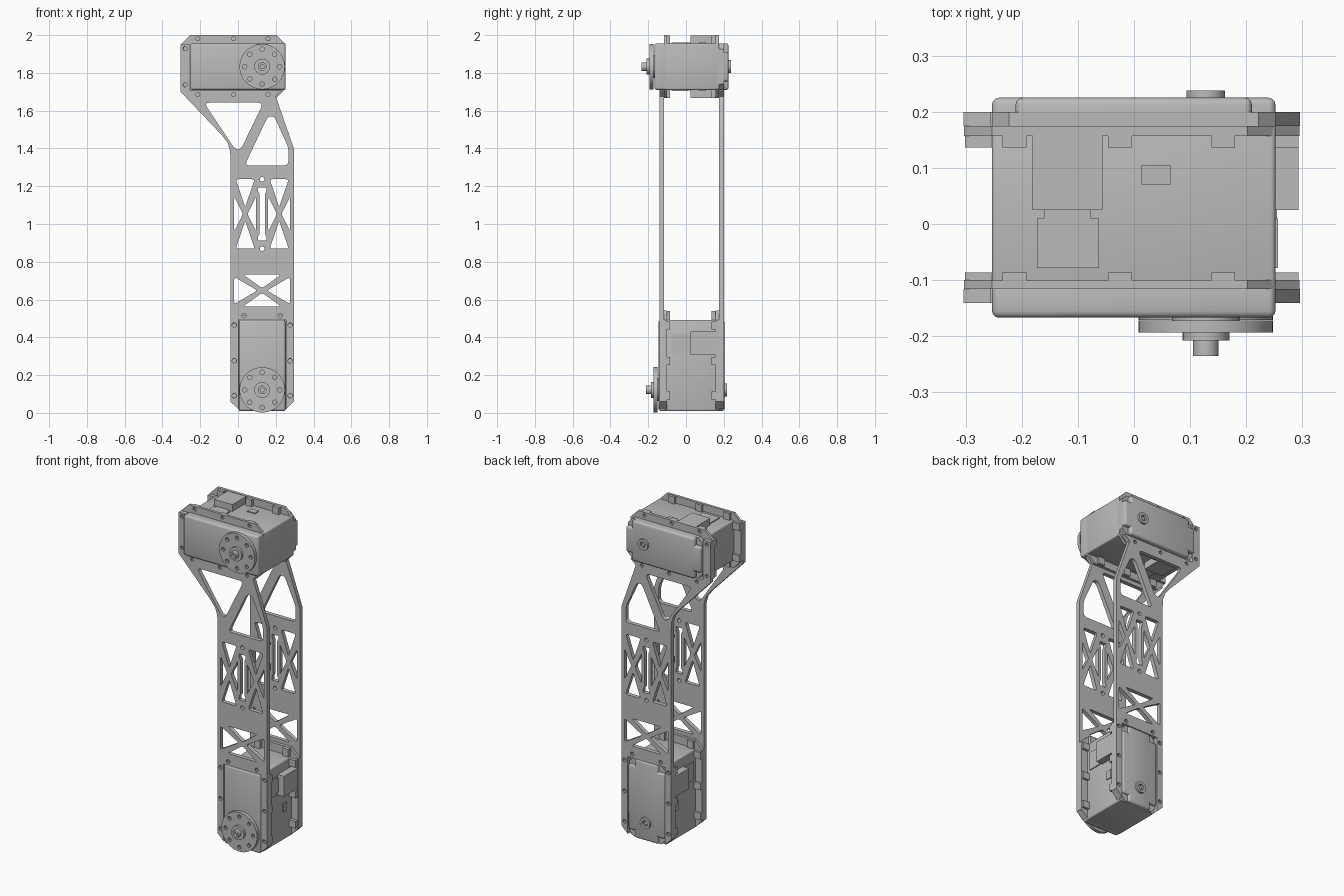
import bpy, bmesh, math
from mathutils import Matrix, Vector

old = bpy.data.objects.get("Cube")
if old:
    bpy.data.objects.remove(old, do_unlink=True)

grey = bpy.data.materials.new("plain grey")
grey.use_nodes = True
grey.diffuse_color = (0.5, 0.5, 0.5, 1)
grey.node_tree.nodes["Principled BSDF"].inputs["Base Color"].default_value = (0.5, 0.5, 0.5, 1)


def finish(name, mesh, matrix):
    mesh.materials.clear()
    mesh.materials.append(grey)
    ob = bpy.data.objects.new(name, mesh)
    bpy.context.collection.objects.link(ob)
    ob.matrix_world = matrix
    bpy.ops.object.select_all(action='DESELECT')
    ob.select_set(True)
    bpy.context.view_layer.objects.active = ob
    bpy.ops.object.shade_smooth_by_angle(angle=math.radians(35))
    return ob


def rounded(points, r=0.015, steps=4):
    """Round each corner of a closed outline."""
    out = []
    pts = [Vector(p) for p in points]
    for i, p in enumerate(pts):
        a, b = pts[i - 1] - p, pts[(i + 1) % len(pts)] - p
        a = p + a.normalized() * min(r, a.length * 0.45)
        b = p + b.normalized() * min(r, b.length * 0.45)
        for k in range(steps + 1):
            t = k / steps
            out.append(a * (1 - t) ** 2 + p * 2 * t * (1 - t) + b * t * t)
    return out


def circle(x, z, r, n=16):
    return [(x + r * math.cos(2 * math.pi * k / n), z + r * math.sin(2 * math.pi * k / n)) for k in range(n)]


def slab(name, loops, y0, y1, matrix=Matrix(), bevel=0):
    """Extrude an outline with holes, drawn in x and z, from y0 to y1."""
    cu = bpy.data.curves.new(name, 'CURVE')
    cu.dimensions, cu.fill_mode = '2D', 'BOTH'
    cu.extrude = (y1 - y0) / 2
    for loop in loops:
        sp = cu.splines.new('POLY')
        sp.points.add(len(loop) - 1)
        for q, p in zip(sp.points, loop):
            q.co = (p[0], p[1], 0, 1)
        sp.use_cyclic_u = True
    tmp = bpy.data.objects.new(name + "_outline", cu)
    bpy.context.collection.objects.link(tmp)
    bpy.context.view_layer.update()
    mesh = bpy.data.meshes.new_from_object(tmp.evaluated_get(bpy.context.evaluated_depsgraph_get()))
    bpy.data.objects.remove(tmp, do_unlink=True)
    bm = bmesh.new()
    bm.from_mesh(mesh)
    bmesh.ops.remove_doubles(bm, verts=bm.verts, dist=1e-5)
    bmesh.ops.transform(bm, verts=bm.verts,
                        matrix=Matrix.Translation((0, (y0 + y1) / 2, 0)) @ Matrix.Rotation(math.pi / 2, 4, 'X'))
    bmesh.ops.recalc_face_normals(bm, faces=bm.faces)
    bm.to_mesh(mesh)
    bm.free()
    return finish(name, mesh, matrix)


def box(name, lo, hi, matrix, bevel=0.0):
    lo, hi = Vector(lo), Vector(hi)
    bm = bmesh.new()
    bmesh.ops.create_cube(bm, size=1)
    for v in bm.verts:
        v.co = Vector((v.co[i] * (hi[i] - lo[i]) + (lo[i] + hi[i]) / 2 for i in range(3)))
    if bevel:
        bmesh.ops.bevel(bm, geom=bm.edges[:], offset=bevel, segments=3, profile=0.5, affect='EDGES')
    mesh = bpy.data.meshes.new(name)
    bm.to_mesh(mesh)
    bm.free()
    return finish(name, mesh, matrix)


def chamfered(u0, u1, v, c):
    return [(u0, c - v), (u0 + c, -v), (u1 - c, -v), (u1, c - v), (u1, v - c), (u1 - c, v), (u0 + c, v), (u0, v - c)]


def servo(name, matrix, near, far, inset):
    """Motor box with its output axis at the local origin, long side along -x."""
    v = 0.123
    # Case and end covers
    box(name + "_body", (-far, -0.116, -v), (near, 0.175, v), matrix, 0.008)
    box(name + "_front_cover", (-far, inset - 0.167, -v), (near, -0.1, v), matrix, 0.012)
    slab(name + "_back_cover_base", [chamfered(-far, near, v, 0.03)], 0.16, 0.2 - inset / 2, matrix)
    box(name + "_back_cover", (-far + 0.042, 0.15, -v), (near - 0.042, 0.225 - inset, v), matrix, 0.012)
    box(name + "_back_cover_middle", (-far, 0.15, 0.045 - v), (near, 0.225 - inset, v - 0.045), matrix, 0.012)
    # Screw flanges with bosses
    side = (-0.341, -0.153, 0.031)
    holes = [circle(u, s * 0.148, 0.011, 10) for u in side for s in (-1, 1)]
    holes += [circle(-0.405, s * 0.096, 0.011, 10) for s in (-1, 1)]
    outline = chamfered(-far - 0.05, near, 0.167, 0.05)
    for label, y0, y1, b0, b1 in (("front", -0.116, -0.1, -0.1, -0.086), ("back", 0.157, 0.175, 0.136, 0.157)):
        slab(f"{name}_{label}_flange", [outline] + holes, y0, y1, matrix)
        for s in (-1, 1):
            for u in side:
                lo, hi = sorted((s * 0.12, s * 0.165))
                box(f"{name}_{label}_boss", (u - 0.021, b0, lo), (u + 0.021, b1, hi), matrix)
            box(f"{name}_{label}_end_boss", (-far - 0.048, b0, s * 0.096 - 0.02),
                (-far + 0.01, b1, s * 0.096 + 0.02), matrix)
    # Connectors and thin panels on both long sides
    for s in (-1, 1):
        def panel(part, u0, u1, y0, y1, h):
            lo, hi = sorted((s * 0.11, s * (v + h)))
            box(f"{name}_{part}", (u0, y0, lo), (u1, y1, hi), matrix)
        panel("connector", -0.309, -0.184, 0.025, 0.157, 0.042)
        panel("connector_neck", -0.288, -0.205, 0.01, 0.03, 0.004)
        panel("cover_panel", -0.301, -0.19, -0.078, 0.01, 0.006)
        panel("label_panel", -0.115, -0.063, 0.07, 0.105, 0.006)
    # Output horn, hub and rear pivot
    rim = [circle(0.093 * math.cos(k * math.pi / 4), 0.093 * math.sin(k * math.pi / 4), 0.012, 10) for k in range(8)]
    slab(name + "_horn", [circle(0, 0, 0.12, 48)] + rim, inset - 0.193, inset - 0.172, matrix)
    slab(name + "_horn_neck", [circle(0, 0, 0.06, 24)], inset - 0.175, inset - 0.16, matrix)
    slab(name + "_hub", [circle(0, 0, 0.042, 24)], inset - 0.208, inset - 0.19, matrix)
    slab(name + "_shaft", [circle(0, 0, 0.023, 20), circle(0, 0, 0.011, 12)], inset - 0.235, inset - 0.2, matrix)
    slab(name + "_pivot", [circle(0, 0, 0.034, 24), circle(0, 0, 0.018, 16)], 0.21 - inset, 0.238 - inset, matrix)
    slab(name + "_pivot_screw", [circle(0, 0, 0.012, 6)], 0.21 - inset, 0.232 - inset, matrix)


axis_x = 0.128
servo("top_servo", Matrix.Translation((axis_x, 0, 1.833)), 0.124, 0.381, 0)
servo("bottom_servo", Matrix.Translation((axis_x, 0, 0.122)) @ Matrix.Rotation(math.pi / 2, 4, 'Y'),
      0.112, 0.37, 0.022)

# Side plate outline, forked round the lower motor
left, right = -0.04, 0.296
outline = [(-0.304, 1.95), (-0.255, 1.95), (-0.255, 1.708), (0.235, 1.708), (0.2, 1.675), (right, 1.4),
           (right, 0.06), (0.254, 0.02), (0.254, 0.492), (0.002, 0.492), (0.002, 0.02), (left, 0.06)]
bend = [(left, 1.35), (-0.042, 1.39), (-0.055, 1.43), (-0.085, 1.47), (-0.304, 1.7)]
loops = [outline + bend]


def mirror(loop):
    return [(2 * axis_x - x, z) for x, z in loop]


# Large triangular windows
loops.append(rounded([(-0.18, 1.642), (0.135, 1.642), (0.015, 1.395), (-0.015, 1.395)], 0.03))
loops.append(rounded([(0.158, 1.57), (0.192, 1.57), (0.267, 1.405), (0.267, 1.31), (0.035, 1.31)], 0.025))
# Cross braces, one pair at mid height
cx, cz = 0.038, 1.053
for s in (-1, 1):
    tall = rounded([(cx - 0.05, cz + s * 0.184), (cx + 0.05, cz + s * 0.184), (cx, cz + s * 0.035)])
    wide = rounded([(cx + s * 0.058, cz + 0.092), (cx + s * 0.058, cz - 0.092), (cx + s * 0.012, cz)], 0.012)
    loops += [tall, mirror(tall), wide, mirror(wide)]
    # Pin holes above and below the centre slot
    loops.append(circle(axis_x, cz + s * 0.184, 0.012, 12))
# Centre slot with wider ends
slot = [(0.022, 0.14), (0.022, 0.12), (0.014, 0.105)]
half = [(axis_x + x, cz + z) for x, z in slot] + [(axis_x + x, cz - z) for x, z in reversed(slot)]
loops.append(half + mirror(half)[::-1])
# Lower cross brace
cz = 0.648
for s in (-1, 1):
    loops.append(rounded([(axis_x - 0.1, cz + s * 0.084), (axis_x + 0.1, cz + s * 0.084), (axis_x, cz + s * 0.012)]))
    loops.append(rounded([(axis_x + s * 0.148, cz + 0.072), (axis_x + s * 0.148, cz - 0.072),
                          (axis_x + s * 0.025, cz)]))
# Screw holes
for z in (0.465, 0.276, 0.091):
    loops += [circle(axis_x + s * 0.148, z, 0.012, 10) for s in (-1, 1)]
loops += [circle(axis_x + s * 0.096, 0.515, 0.012, 10) for s in (-1, 1)]
loops += [circle(x, 1.685, 0.011, 10) for x in (-0.213, -0.025, 0.159)]
loops += [circle(-0.28, z, 0.011, 10) for z in (1.737, 1.929)]

slab("front_plate", loops, -0.141, -0.116)
slab("back_plate", loops, 0.175, 0.2)
